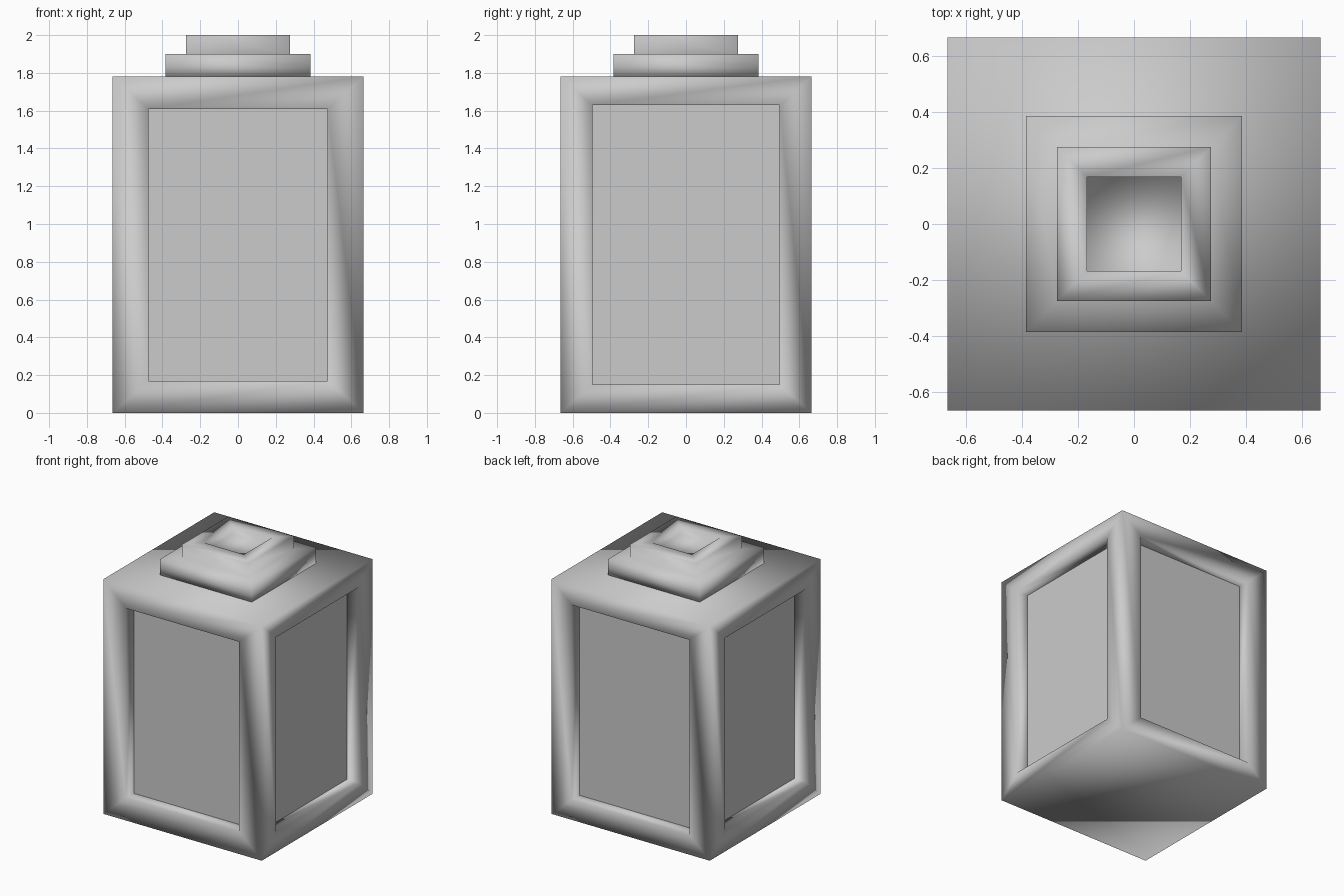
import bpy, bmesh
from mathutils import Vector

if "Cube" in bpy.data.objects:
    bpy.data.objects.remove(bpy.data.objects["Cube"])

HALF, BODY_TOP, DEPTH = 0.665, 1.78, 0.095


def add_object(name, bm, smooth=True):
    bmesh.ops.recalc_face_normals(bm, faces=bm.faces)
    for f in bm.faces:
        f.smooth = smooth
    mesh = bpy.data.meshes.new(name)
    bm.to_mesh(mesh)
    bm.free()
    ob = bpy.data.objects.new(name, mesh)
    bpy.context.collection.objects.link(ob)
    return ob


def box(bm, half, z0, z1):
    geom = bmesh.ops.create_cube(bm, size=1)
    for v in geom["verts"]:
        v.co = Vector((v.co.x * 2 * half, v.co.y * 2 * half,
                       z0 + (v.co.z + 0.5) * (z1 - z0)))


def face_toward(bm, direction):
    d = Vector(direction)
    return max(bm.faces, key=lambda f: f.normal.dot(d) * 10 + f.calc_center_median().dot(d))


# side name: (outward direction, window half width, window bottom, window top)
windows = {
    "front": ((0, -1, 0), 0.475, 0.17, 1.61),
    "back": ((0, 1, 0), 0.495, 0.15, 1.63),
    "right": ((1, 0, 0), 0.495, 0.15, 1.63),
    "left": ((-1, 0, 0), 0.485, 0.16, 1.62),
}

# Lantern frame: box with a straight-walled recess on each side
bm = bmesh.new()
box(bm, HALF, 0, BODY_TOP)
bm.normal_update()
for side, (d, half_w, z0, z1) in windows.items():
    out = Vector(d)
    across = 1 if d[0] else 0
    face = face_toward(bm, d)
    bmesh.ops.inset_individual(bm, faces=[face], thickness=0.15)
    for v in face.verts:
        v.co[across] = half_w if v.co[across] > 0 else -half_w
        v.co.z = z1 if v.co.z > BODY_TOP / 2 else z0
    floor = bmesh.ops.extrude_discrete_faces(bm, faces=[face])["faces"][0]
    for v in floor.verts:
        v.co -= out * DEPTH
    corners = [v.co.copy() for v in floor.verts]
    bmesh.ops.delete(bm, geom=[floor], context="FACES_ONLY")
    bm.normal_update()

    # Flat window panel closing the recess
    pane = bmesh.new()
    f = pane.faces.new([pane.verts.new(c) for c in corners])
    f.normal_update()
    if f.normal.dot(out) < 0:
        f.normal_flip()
    mesh = bpy.data.meshes.new(side + "_panel")
    pane.to_mesh(mesh)
    pane.free()
    bpy.context.collection.objects.link(bpy.data.objects.new(side + "_panel", mesh))
add_object("lantern_frame", bm)

# Stepped cap: wide plate, smaller block, and a small socket in the top
bm = bmesh.new()
box(bm, 0.385, BODY_TOP, 1.90)
bm.normal_update()
bmesh.ops.bisect_plane(bm, geom=bm.verts[:] + bm.edges[:] + bm.faces[:],
                       plane_co=(0, 0, 1.83), plane_no=(0, 0, 1))
bm.normal_update()
top = face_toward(bm, (0, 0, 1))
for inset, rise in ((0.155, 0.10), (0.153, -0.06)):
    bmesh.ops.inset_individual(bm, faces=[top], thickness=inset)
    top = bmesh.ops.extrude_discrete_faces(bm, faces=[top])["faces"][0]
    for v in top.verts:
        v.co.z += rise
    bm.normal_update()
add_object("stepped_cap", bm)
